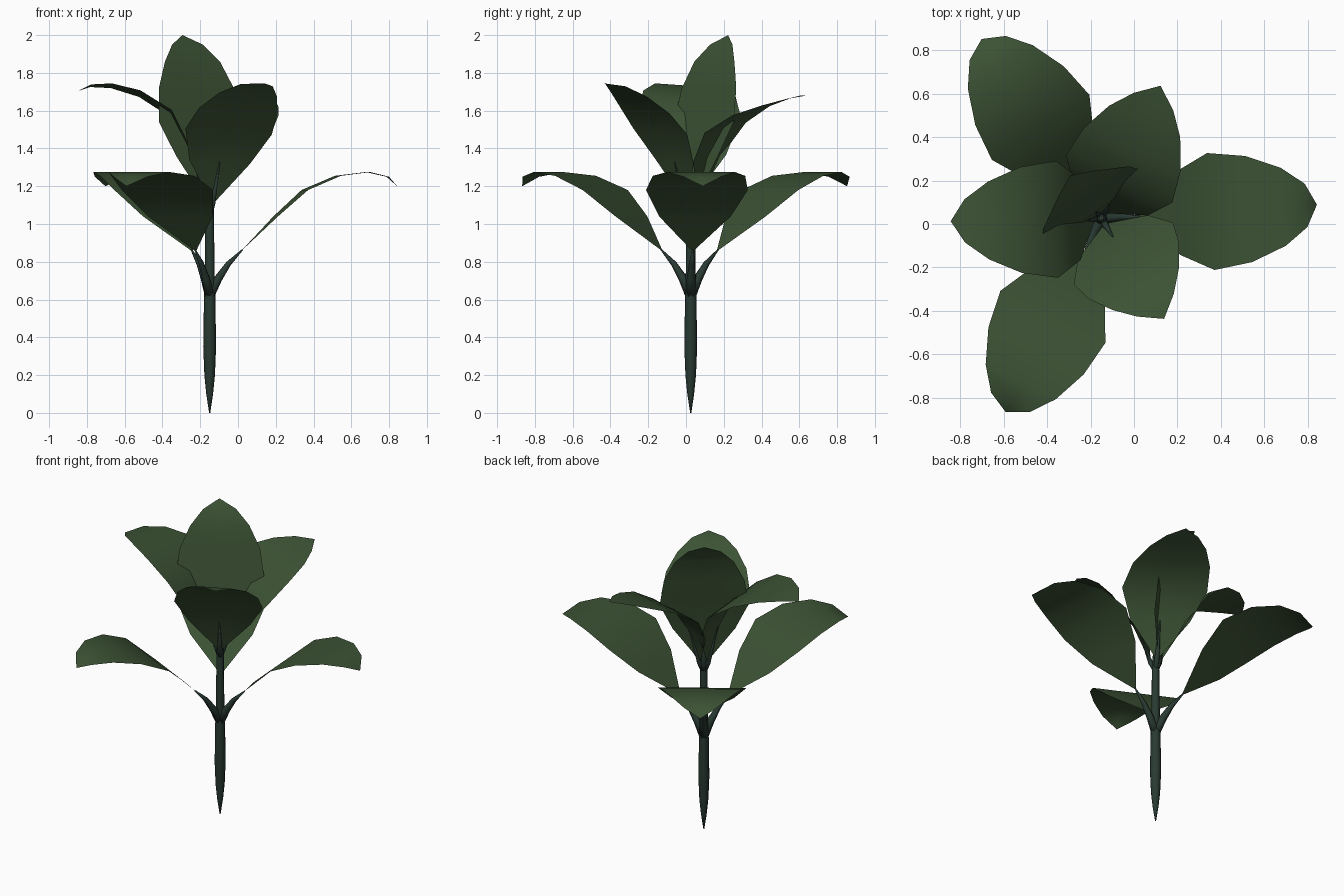
import bpy, bmesh, math
from mathutils import Vector

if "Cube" in bpy.data.objects:
    bpy.data.objects.remove(bpy.data.objects["Cube"])

AXIS = Vector((-0.15, 0.025, 0))


def material(name, color):
    m = bpy.data.materials.new(name)
    m.diffuse_color = (*color, 1)
    m.use_nodes = True
    m.node_tree.nodes["Principled BSDF"].inputs["Base Color"].default_value = m.diffuse_color
    return m


LEAF = material("leaf_green", (0.045, 0.085, 0.035))
STEM = material("stem_green", (0.022, 0.042, 0.032))


def finish(name, bm, mat):
    bmesh.ops.recalc_face_normals(bm, faces=bm.faces)
    me = bpy.data.meshes.new(name)
    bm.to_mesh(me)
    bm.free()
    me.materials.append(mat)
    for p in me.polygons:
        p.use_smooth = True
    ob = bpy.data.objects.new(name, me)
    bpy.context.collection.objects.link(ob)
    return ob


def frame(angle):
    a = math.radians(angle)
    return Vector((math.cos(a), math.sin(a), 0)), Vector((-math.sin(a), math.cos(a), 0))


def tube(name, points, radii, angle, sides=8):
    # tapered tube through (distance, height) points in one radial plane
    out, side = frame(angle)
    path = [AXIS + out * s + Vector((0, 0, z)) for s, z in points]
    bm = bmesh.new()
    rings = []
    for i, p in enumerate(path):
        t = (path[min(i + 1, len(path) - 1)] - path[max(i - 1, 0)]).normalized()
        n = side.cross(t)
        rings.append([bm.verts.new(p + radii[i] * (side * math.cos(k * math.tau / sides)
                                                   + n * math.sin(k * math.tau / sides)))
                      for k in range(sides)])
    for a, b in zip(rings, rings[1:]):
        for k in range(sides):
            j = (k + 1) % sides
            bm.faces.new((a[k], a[j], b[j], b[k]))
    bm.faces.new(rings[0])
    bm.faces.new(rings[-1])
    return finish(name, bm, STEM)


# half widths of a blade from its base to its tip
WIDTHS = [0.006, 0.19, 0.27, 0.245, 0.18, 0.10, 0.0]


def leaf(name, path, angle, roll=0.0):
    # single-sheet blade, flat across, bent along (distance, height) points
    out, side = frame(angle)
    across = (side + Vector((0, 0, roll))).normalized()
    bm = bmesh.new()
    rows = []
    for (s, z), w in zip(path, WIDTHS):
        c = AXIS + out * s + Vector((0, 0, z))
        rows.append([bm.verts.new(c + across * w * k) for k in ((-1, 0, 1) if w else (0,))])
    for a, b in zip(rows, rows[1:]):
        for k in range(2):
            if len(b) == 3:
                bm.faces.new((a[k], a[k + 1], b[k + 1], b[k]))
            else:
                bm.faces.new((a[k], a[k + 1], b[0]))
    return finish(name, bm, LEAF)


# main stem with a pointed foot
tube("stem",
     [(0, 0), (0, 0.1), (0, 0.2), (0, 0.35), (0, 0.62), (0, 0.75), (0, 1.1), (0, 1.22)],
     [0.003, 0.018, 0.028, 0.034, 0.030, 0.026, 0.022, 0.012], 0)

# lower whorl: three equal drooping leaves with stalks
low = [(0.17, 0.86), (0.35, 1.04), (0.505, 1.18), (0.68, 1.255),
       (0.84, 1.275), (0.945, 1.25), (0.995, 1.20)]
for i in range(3):
    a = 3.7 + 120 * i
    tube(f"lower_stalk_{i + 1}", [(0.0, 0.62), (0.045, 0.71), (0.10, 0.79), (0.175, 0.865)],
         [0.028, 0.024, 0.016, 0.004], a, 6)
    leaf(f"lower_leaf_{i + 1}", low, a)

# upper whorl: side leaves and one upright leaf
upper = {
    "left": (181, 0.07, [(0.03, 1.12), (0.10, 1.38), (0.205, 1.585), (0.37, 1.69),
                         (0.52, 1.732), (0.63, 1.732), (0.695, 1.705)]),
    "back": (66, 0.10, [(0.03, 1.12), (0.10, 1.35), (0.20, 1.51), (0.35, 1.60),
                        (0.49, 1.645), (0.59, 1.67), (0.67, 1.68)]),
    "front": (-58, -0.06, [(0.03, 1.11), (0.10, 1.33), (0.19, 1.49), (0.285, 1.60),
                           (0.385, 1.685), (0.47, 1.735), (0.545, 1.745)]),
    "upright": (126, 0.0, [(0.02, 1.11), (0.04, 1.36), (0.085, 1.54), (0.12, 1.72),
                           (0.155, 1.86), (0.20, 1.95), (0.245, 2.0)]),
}
for key, (a, roll, path) in upper.items():
    tube(f"upper_stalk_{key}", [(0.0, 1.05), path[0], path[1]], [0.016, 0.016, 0.003], a, 6)
    leaf(f"upper_leaf_{key}", path, a, roll)
